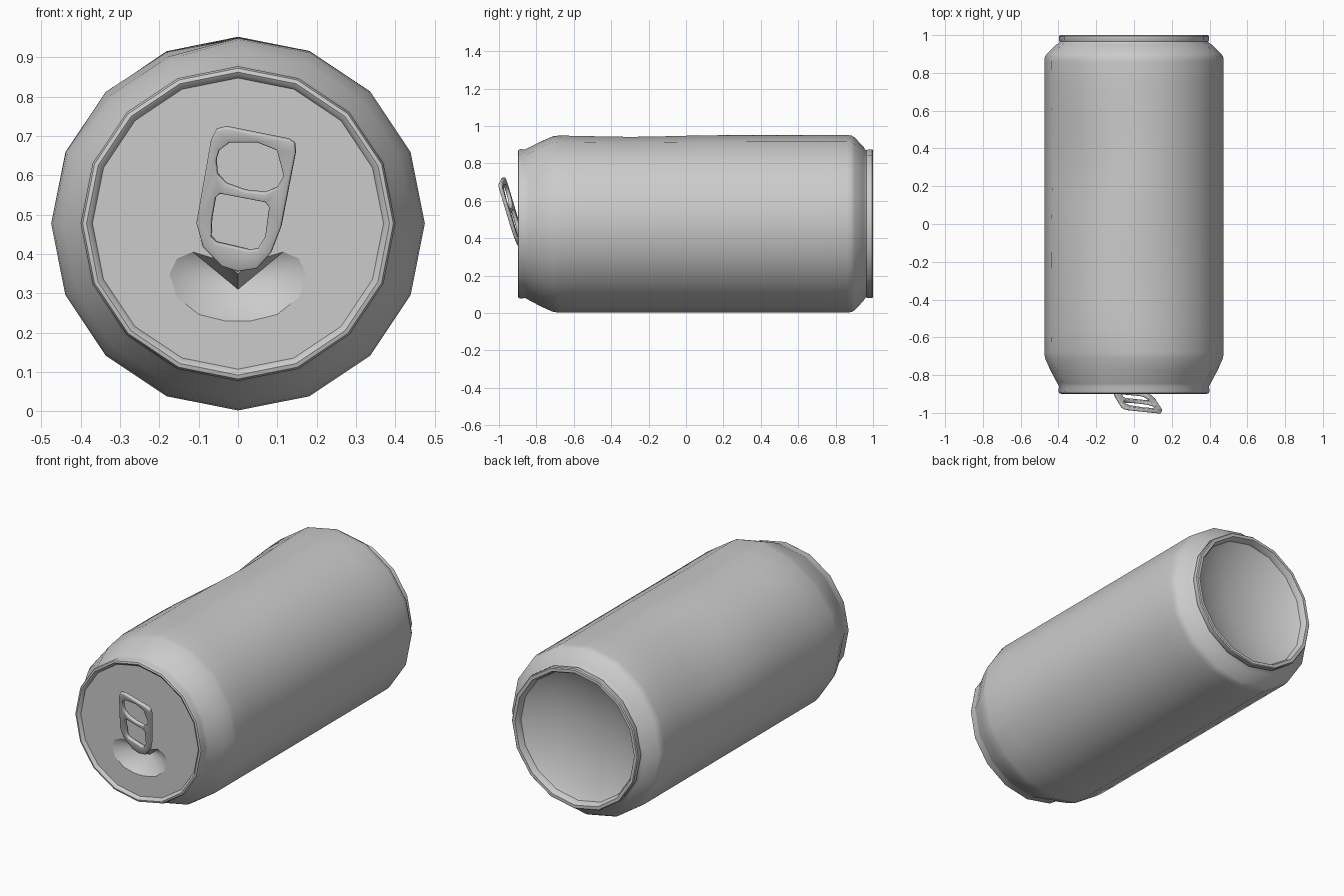
import bpy, bmesh, math

if "Cube" in bpy.data.objects:
    bpy.data.objects.remove(bpy.data.objects["Cube"])

SIDES, CZ = 16, 0.477


def finish(bm, name, angle):
    """Turn a bmesh into a smooth-shaded object that keeps its sharp edges."""
    bmesh.ops.recalc_face_normals(bm, faces=bm.faces)
    mesh = bpy.data.meshes.new(name)
    bm.to_mesh(mesh)
    bm.free()
    ob = bpy.data.objects.new(name, mesh)
    bpy.context.collection.objects.link(ob)
    bpy.ops.object.select_all(action='DESELECT')
    ob.select_set(True)
    bpy.context.view_layer.objects.active = ob
    bpy.ops.object.shade_smooth_by_angle(angle=math.radians(angle))
    return ob


def add_loop(bm, pts):
    vs = [bm.verts.new(p) for p in pts]
    edges = [bm.edges.new((vs[i], vs[(i + 1) % len(vs)])) for i in range(len(vs))]
    return vs, edges


def ring(y, r):
    return [(r * math.sin(2 * math.pi * i / SIDES), y,
             CZ + r * math.cos(2 * math.pi * i / SIDES)) for i in range(SIDES)]


# Dents: angle from the top (towards +x), y, depth, angular width, length
DENTS = [(-0.75, 0.33, 0.035, 0.25, 0.22),
         (0.0, -0.30, 0.010, 0.30, 0.22),
         (-0.60, -0.72, 0.025, 0.25, 0.06)]


def dented(y, r):
    out = []
    for x, _, z in ring(y, r):
        a = math.atan2(x, z - CZ)
        push = sum(d * math.exp(-((a - da) / wa) ** 2 / 2 - ((y - dy) / wy) ** 2 / 2)
                   for da, dy, d, wa, wy in DENTS) if r > 0.42 else 0
        k = (r - push) / r
        out.append((x * k, y, CZ + (z - CZ) * k))
    return out


# Can body: lathed shell from the lid lip to the hollow domed base
profile = [(-0.882, 0.37), (-0.893, 0.376), (-0.899, 0.385), (-0.896, 0.395),
           (-0.885, 0.40), (-0.86, 0.397), (-0.845, 0.405), (-0.77, 0.445),
           (-0.71, 0.471), (-0.68, 0.475)]
profile += [(-0.68 + 1.54 * i / 12, 0.475) for i in range(1, 13)]
profile += [(0.885, 0.472), (0.90, 0.463), (0.95, 0.411), (0.958, 0.397),
            (0.965, 0.393), (0.972, 0.397), (0.995, 0.397), (1.0, 0.392),
            (1.0, 0.375), (0.985, 0.366), (0.965, 0.362), (0.955, 0.345),
            (0.925, 0.27), (0.90, 0.18), (0.887, 0.09)]
bm = bmesh.new()
rows = [[bm.verts.new(p) for p in dented(y, r)] for y, r in profile]
for a, b in zip(rows, rows[1:]):
    for i in range(SIDES):
        j = (i + 1) % SIDES
        bm.faces.new((a[i], a[j], b[j], b[i]))
tip = bm.verts.new((0, 0.884, CZ))
for i in range(SIDES):
    bm.faces.new((rows[-1][i], rows[-1][(i + 1) % SIDES], tip))
finish(bm, "can_body", 40)

# Lid with a kidney-shaped mouth pushed in to a point
half = [(0.05, 0.385), (0.115, 0.405), (0.155, 0.388), (0.174, 0.348),
        (0.155, 0.29), (0.10, 0.246), (0.03, 0.229)]
mouth = [(0, 0.35)] + half + [(-x, z) for x, z in reversed(half)]
bm = bmesh.new()
_, outer = add_loop(bm, ring(-0.882, 0.37))
vs, inner = add_loop(bm, [(x, -0.882, z) for x, z in mouth])
bmesh.ops.triangle_fill(bm, edges=outer + inner, use_beauty=True, normal=(0, -1, 0))
for f in [f for f in bm.faces if all(v in vs for v in f.verts)
          and abs(f.calc_center_median().x) + f.calc_center_median().z < 0.34]:
    bm.faces.remove(f)
apex = bm.verts.new((0, -0.79, 0.31))
for i in range(len(vs)):
    bm.faces.new((vs[i], vs[(i + 1) % len(vs)], apex))
finish(bm, "lid", 25)

# Pull tab: tilted plate with a finger hole and a lower window
outline = [(-0.068, 0.69), (-0.055, 0.717), (-0.03, 0.724), (0.13, 0.692), (0.145, 0.682),
           (0.147, 0.66), (0.11, 0.47), (0.085, 0.405), (0.05, 0.365), (0, 0.357),
           (-0.04, 0.37), (-0.088, 0.42), (-0.105, 0.48)]
finger = [(-0.055, 0.64), (-0.047, 0.665), (-0.02, 0.685), (0.05, 0.685), (0.10, 0.665),
          (0.117, 0.60), (0.10, 0.57), (0.07, 0.557), (0.02, 0.562), (-0.03, 0.58),
          (-0.052, 0.605)]
window = [(-0.056, 0.545), (-0.045, 0.555), (0.07, 0.533), (0.08, 0.52), (0.07, 0.445),
          (0.05, 0.413), (0.03, 0.41), (-0.055, 0.43), (-0.068, 0.445), (-0.066, 0.49)]
bm = bmesh.new()
edges = []
for pts in (outline, finger, window):
    edges += add_loop(bm, [(x, -0.884 - 0.27 * (z - 0.36) - 0.16 * x, z) for x, z in pts])[1]
bmesh.ops.triangle_fill(bm, edges=edges, use_beauty=True, normal=(0, -1, 0))
tab = finish(bm, "pull_tab", 35)
mod = tab.modifiers.new("thickness", 'SOLIDIFY')
mod.thickness, mod.offset = 0.02, 0
mod = tab.modifiers.new("rounding", 'BEVEL')
mod.width, mod.segments, mod.limit_method = 0.004, 2, 'ANGLE'
mod.angle_limit = math.radians(50)
